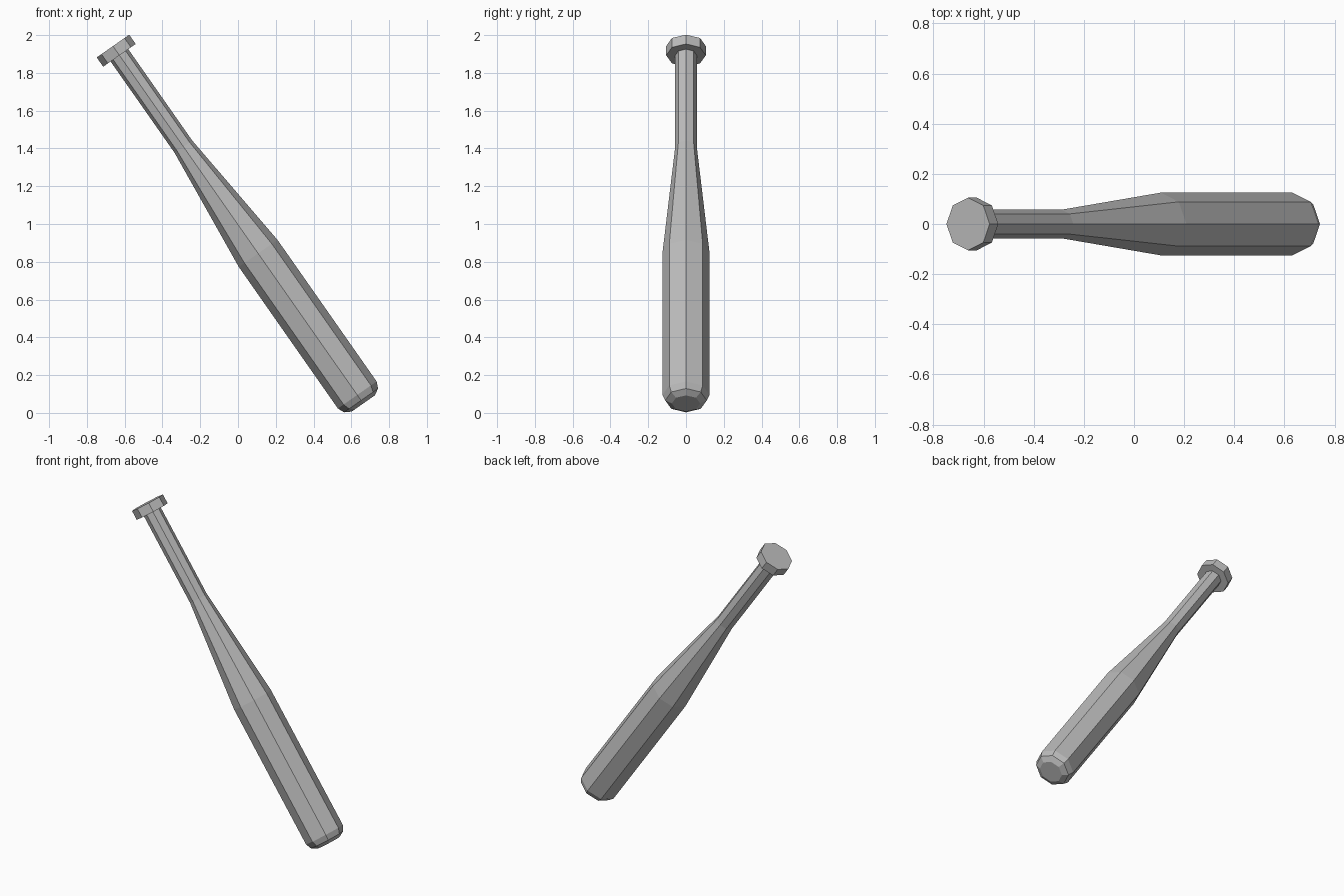
import bpy, bmesh, math
from mathutils import Matrix, Vector

cube = bpy.data.objects.get("Cube")
if cube:
    bpy.data.objects.remove(cube, do_unlink=True)

grey = bpy.data.materials.new("plain grey")
grey.use_nodes = True
colour = (0.5, 0.5, 0.5, 1)
grey.diffuse_color = colour
grey.node_tree.nodes["Principled BSDF"].inputs["Base Color"].default_value = colour

SIDES = 8
TILT = math.radians(35)
KNOB_TOP = Vector((-0.662, 0, 1.942))


def turned_part(name, profile):
    """Closed eight-sided part from (distance along axis, radius) pairs."""
    bm = bmesh.new()
    rings = []
    for dist, radius in profile:
        ring = []
        for i in range(SIDES):
            a = math.tau * i / SIDES
            ring.append(bm.verts.new((radius * math.cos(a), radius * math.sin(a), -dist)))
        rings.append(ring)
    for upper, lower in zip(rings, rings[1:]):
        for i in range(SIDES):
            j = (i + 1) % SIDES
            bm.faces.new((upper[i], lower[i], lower[j], upper[j]))
    bm.faces.new(rings[0])
    bm.faces.new(rings[-1][::-1])
    bmesh.ops.recalc_face_normals(bm, faces=bm.faces)
    # Lean the part over, grip end to the right
    bm.transform(Matrix.Translation(KNOB_TOP) @ Matrix.Rotation(-TILT, 4, "Y"))
    mesh = bpy.data.meshes.new(name)
    bm.to_mesh(mesh)
    bm.free()
    mesh.materials.append(grey)
    obj = bpy.data.objects.new(name, mesh)
    bpy.context.collection.objects.link(obj)
    return obj


# Knob, handle, taper, barrel and rounded tip in one turned profile
turned_part("bat", [
    (0, 0.105), (0.06, 0.105),
    (0.06, 0.057), (0.65, 0.057),
    (1.34, 0.125), (2.255, 0.125),
    (2.29, 0.11), (2.31, 0.075),
])
